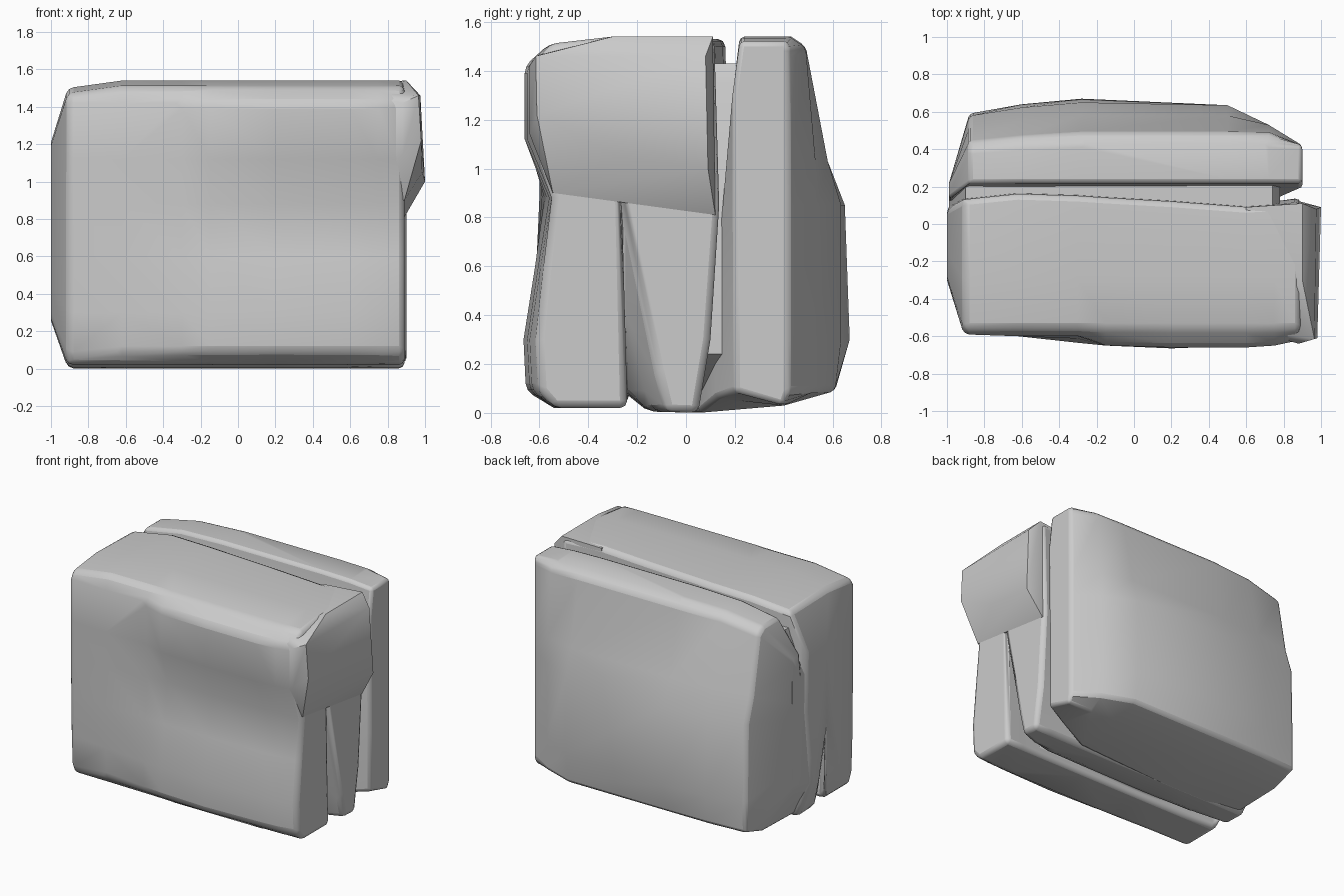
import bpy, bmesh


def finish(name, bm, bevel):
    bmesh.ops.recalc_face_normals(bm, faces=bm.faces)
    me = bpy.data.meshes.new(name)
    bm.to_mesh(me)
    bm.free()
    ob = bpy.data.objects.new(name, me)
    bpy.context.collection.objects.link(ob)
    if bevel:
        mod = ob.modifiers.new("soft_edges", 'BEVEL')
        mod.width = bevel
        mod.segments = 2
        mod.limit_method = 'ANGLE'
        mod.angle_limit = 0.6
    bpy.context.view_layer.objects.active = ob
    ob.select_set(True)
    bpy.ops.object.shade_smooth_by_angle(angle=0.75)
    ob.select_set(False)
    return ob


def loft(name, sections, bevel=0.03):
    """Skin (x, [(y, z)...]) sections and cap both ends."""
    bm = bmesh.new()
    rings = [[bm.verts.new((x, y, z)) for y, z in pts] for x, pts in sections]
    for a, b in zip(rings, rings[1:]):
        for i in range(len(a)):
            j = (i + 1) % len(a)
            bm.faces.new((a[i], a[j], b[j], b[i]))
    bm.faces.new(rings[0])
    bm.faces.new(rings[-1])
    return finish(name, bm, bevel)


def hull(name, pts):
    bm = bmesh.new()
    for p in pts:
        bm.verts.new(p)
    bmesh.ops.convex_hull(bm, input=bm.verts)
    bmesh.ops.delete(bm, geom=[v for v in bm.verts if not v.link_faces], context='VERTS')
    return finish(name, bm, 0)


def shrink(pts, sy, sz, cy=0.0, cz=0.67):
    return [(cy + (y - cy) * sy, cz + (z - cz) * sz) for y, z in pts]


# Front slab: side profile with a crack rising from the underside
def front(brow, waist, belly, crack, rear, top=1.53, column=-0.17):
    return [(rear, top), (-0.3, top + 0.01), (-0.56, top - 0.02),
            (-brow, 1.42), (-brow, 1.12), (-waist, 0.88), (-(waist + belly) / 2, 0.6),
            (-belly, 0.3), (-belly + 0.01, 0.09), (-0.54, 0.02), (-0.24, 0.02),
            (-0.26, crack), (column, crack * 0.2), (column + 0.04, 0.005), (0.05, 0.0),
            (0.10, 0.3), (rear + 0.02, 0.85)]


loft("front_slab", [
    (-1.0, shrink(front(0.59, 0.6, 0.59, 0.8, 0.16), 0.5, 0.62)),
    (-0.91, front(0.59, 0.59, 0.58, 0.4, 0.13, 1.49)),
    (-0.62, front(0.60, 0.60, 0.60, 0.12, 0.16)),
    (-0.30, front(0.60, 0.59, 0.635, 0.09, 0.15)),
    (-0.15, front(0.65, 0.58, 0.65, 0.09, 0.14)),
    (0.20, front(0.66, 0.57, 0.665, 0.10, 0.12)),
    (0.60, front(0.66, 0.56, 0.65, 0.12, 0.09)),
    (0.75, front(0.65, 0.55, 0.64, 0.45, 0.10)),
    (0.89, front(0.62, 0.55, 0.61, 0.87, 0.12, 1.53, -0.12)),
])

# Overhanging block at the upper right end
hull("right_overhang", [
    (0.6, -0.55, 0.95), (0.6, 0.08, 0.85), (0.6, -0.56, 1.48), (0.6, 0.09, 1.525),
    (0.89, -0.545, 0.90), (0.89, 0.12, 0.81), (0.88, -0.64, 1.14), (0.88, -0.64, 1.42),
    (0.98, -0.61, 1.22), (0.985, -0.28, 1.05), (1.0, 0.09, 1.0),
    (0.965, -0.615, 1.46), (0.975, 0.08, 1.46), (0.9, -0.3, 1.54), (0.9, 0.11, 1.54),
])


# Back slab: bulging lower half, flattened towards the ends
def back(ymax, inner, foot, top=1.54, k=1.0):
    pts = [(0.22, top), (0.43, top), (0.49, top - 0.04), (0.58, 1.03),
           (0.65, 0.85), (0.67, 0.3), (0.61, 0.09), (0.40, 0.03),
           (inner, foot), (inner, 0.5), (0.19, 1.3)]
    return [(min(0.2 + (y - 0.2) * k if z > 0.4 and y > 0.23 else y, ymax), z)
            for y, z in pts]


loft("back_slab", [
    (-0.99, shrink(back(0.36, 0.0, 0.01), 0.6, 0.62)),
    (-0.88, back(0.59, 0.0, 0.02, 1.48, 0.84)),
    (-0.60, back(0.64, 0.0, 0.0, 1.53, 0.94)),
    (-0.28, back(0.67, 0.0, 0.0)),
    (0.50, back(0.635, 0.05, 0.0)),
    (0.72, back(0.53, 0.12, 0.06, 1.535)),
    (0.90, back(0.42, 0.2, 0.09, 1.52)),
])

# Recessed seam between the slabs
hull("seam_core", [(x, y, z) for y in (0.0, 0.22) for x, z in
     ((-0.99, 0.35), (-0.99, 1.05), (-0.9, 1.38), (0.74, 1.43), (0.78, 1.35),
      (0.78, 0.24), (0.5, 0.06), (-0.88, 0.06))])
